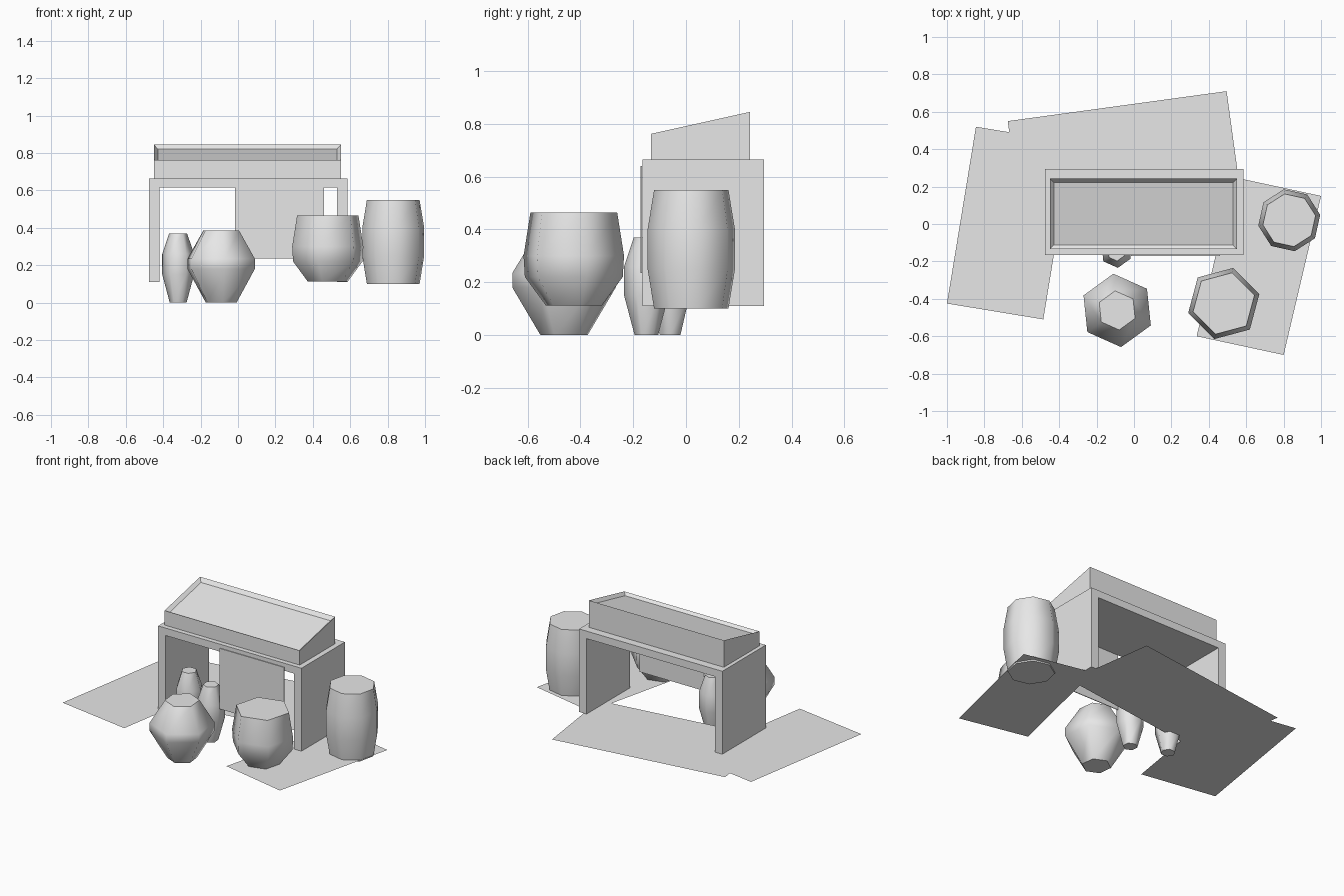
import bpy, bmesh, math
from mathutils import Vector

old = bpy.data.objects.get("Cube")
if old:
    bpy.data.objects.remove(old, do_unlink=True)

grey = bpy.data.materials.new("plain_grey")
grey.use_nodes = True
COLOUR = (0.8, 0.8, 0.8, 1)
grey.diffuse_color = COLOUR
grey.node_tree.nodes["Principled BSDF"].inputs["Base Color"].default_value = COLOUR


def finish(name, bm):
    bmesh.ops.recalc_face_normals(bm, faces=bm.faces)
    mesh = bpy.data.meshes.new(name)
    bm.to_mesh(mesh)
    bm.free()
    mesh.materials.append(grey)
    obj = bpy.data.objects.new(name, mesh)
    bpy.context.collection.objects.link(obj)
    return obj


def box(name, low, high):
    bm = bmesh.new()
    bmesh.ops.create_cube(bm, size=1)
    for v in bm.verts:
        v.co = [(a + b) / 2 + c * (b - a) for a, b, c in zip(low, high, v.co)]
    return finish(name, bm)


def pot(name, x, y, sides, turn, profile):
    """Stack rings of (radius, height); smooth sides, flat caps."""
    bm = bmesh.new()
    rings = []
    for r, z in profile:
        angles = [math.radians(turn) + math.tau * i / sides for i in range(sides)]
        rings.append([bm.verts.new((x + r * math.cos(a), y + r * math.sin(a), z)) for a in angles])
    for a, b in zip(rings, rings[1:]):
        for i in range(sides):
            j = (i + 1) % sides
            bm.faces.new((a[i], a[j], b[j], b[i])).smooth = True
    bm.faces.new(rings[0])
    bm.faces.new(rings[-1])
    return finish(name, bm)


def mat(name, corner, side, depth, z):
    """Flat ground sheet from a corner and two edge vectors."""
    c, s, d = Vector(corner), Vector(side), Vector(depth)
    bm = bmesh.new()
    bm.faces.new([bm.verts.new((*p, z)) for p in (c, c + s, c + s + d, c + d)])
    obj = finish(name, bm)
    if obj.data.polygons[0].normal.z < 0:
        obj.data.flip_normals()


# Stall table: top slab, two panel legs, hanging front cloth
FRONT, BACK = -0.165, 0.295
box("table_top", (-0.475, FRONT, 0.615), (0.585, BACK, 0.665))
for name, x in (("right_leg", -0.475), ("left_leg", 0.53)):
    box(name, (x, FRONT, 0.11), (x + 0.055, BACK, 0.615))
box("front_cloth", (-0.015, FRONT - 0.007, 0.235), (0.46, FRONT - 0.002, 0.64))

# Sloping display tray with a recessed, bevelled top
bm = bmesh.new()
bmesh.ops.create_cube(bm, size=1)
for v in bm.verts:
    y = -0.133 if v.co.y < 0 else 0.242
    z = 0.665 if v.co.z < 0 else (0.762 if v.co.y < 0 else 0.845)
    v.co = (0.05 + v.co.x, y, z)
bm.normal_update()
lid = max(bm.faces, key=lambda f: f.calc_center_median().z)
bmesh.ops.inset_region(bm, faces=[lid], thickness=0.03)
for v in lid.verts:
    v.co.z -= 0.02
finish("display_tray", bm)

# Ground mats
mat("right_mat", (-1.0, -0.425), (0.515, -0.085), (0.155, 0.945), 0.110)
mat("back_mat", (-0.59, -0.07), (1.17, 0.16), (-0.085, 0.62), 0.108)
mat("left_mat", (0.335, -0.6), (0.465, -0.1), (0.2, 0.85), 0.109)

# Jars and barrel
pot("wide_jar", -0.09, -0.462, 6, 36, [(0.09, 0), (0.197, 0.18), (0.197, 0.235), (0.105, 0.385)])
pot("open_jar", 0.48, -0.425, 6, 15, [(0.11, 0.112), (0.192, 0.22), (0.197, 0.3), (0.17, 0.465)])
slim = [(0.045, 0), (0.085, 0.15), (0.085, 0.26), (0.048, 0.37)]
pot("slim_jar_outer", -0.32, -0.06, 6, 0, slim)
pot("slim_jar_inner", -0.095, -0.15, 6, 36, slim)
pot("barrel", 0.83, 0.02, 8, 10, [(0.143, 0.1), (0.168, 0.25), (0.168, 0.4), (0.143, 0.55)])
